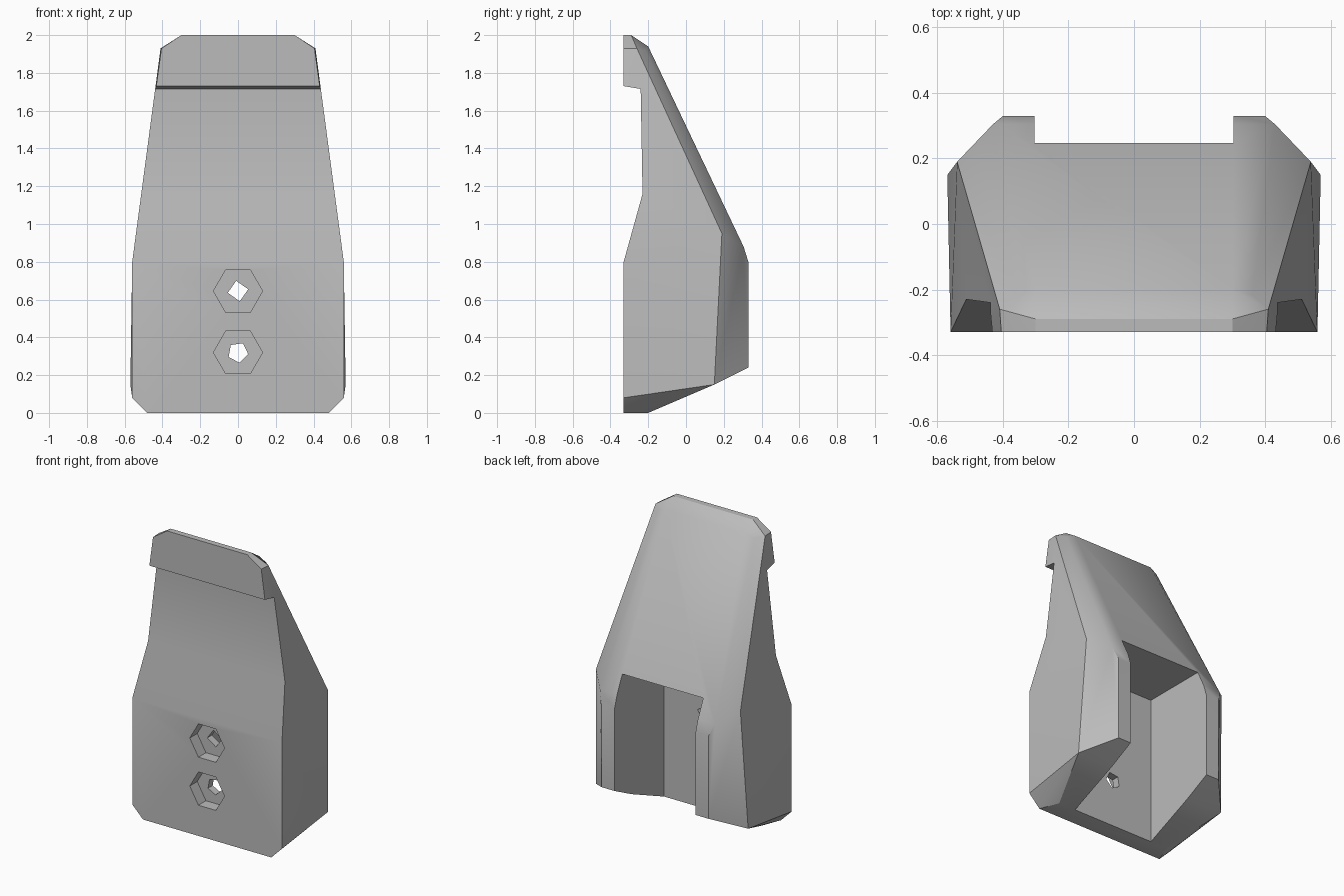
import bpy, bmesh, math

old = bpy.data.objects.get("Cube")
if old:
    bpy.data.objects.remove(old, do_unlink=True)

grey = bpy.data.materials.new("plain_grey")
grey.use_nodes = True
colour = (0.5, 0.5, 0.5, 1)
grey.diffuse_color = colour
grey.node_tree.nodes["Principled BSDF"].inputs["Base Color"].default_value = colour


def make_object(name, bm):
    bmesh.ops.recalc_face_normals(bm, faces=bm.faces[:])
    mesh = bpy.data.meshes.new(name)
    bm.to_mesh(mesh)
    bm.free()
    mesh.materials.append(grey)
    obj = bpy.data.objects.new(name, mesh)
    bpy.context.collection.objects.link(obj)
    return obj


def prism(name, outline, start, end, place):
    """Extrude a 2D outline; place(u, v, depth) gives the 3D point."""
    bm = bmesh.new()
    rings = [[bm.verts.new(place(u, v, d)) for u, v in outline] for d in (start, end)]
    n = len(outline)
    for ring in rings:
        bm.faces.new(ring)
    for i in range(n):
        j = (i + 1) % n
        bm.faces.new((rings[0][i], rings[0][j], rings[1][j], rings[1][i]))
    return make_object(name, bm)


def along_x(u, v, d):
    return (d, u, v)


def along_y(u, v, d):
    return (u, d, v)


def polygon(z, radius, sides, turn=0):
    angles = [math.radians(turn) + math.tau * i / sides for i in range(sides)]
    return [(radius * math.cos(a), z + radius * math.sin(a)) for a in angles]


# Outer body: half of the corner points, mirrored and wrapped in a hull
corners = [
    (.48, -.33, 0), (.56, -.33, .08), (.56, -.33, .8), (.405, -.33, 1.93), (.30, -.33, 2),
    (.41, -.26, 1.93), (.30, -.29, 2), (.36, -.215, 1.92), (.30, -.20, 1.94),
    (.57, .15, .15), (.54, .19, .95), (.43, .305, .88), (.40, .33, .8),
    (.40, .33, .24), (.43, -.20, 0),
]
bm = bmesh.new()
for x, y, z in corners:
    for side in (-1, 1):
        bm.verts.new((side * x, y, z))
hull = bmesh.ops.convex_hull(bm, input=bm.verts[:])
spare = set(hull["geom_interior"] + hull["geom_unused"])
bmesh.ops.delete(bm, geom=[g for g in spare if isinstance(g, bmesh.types.BMVert)], context="VERTS")
bmesh.ops.dissolve_limit(bm, angle_limit=math.radians(1), verts=bm.verts[:], edges=bm.edges[:])
body = make_object("holder_body", bm)

# Cutters: hollow below the front hook, rear slot, hex pockets and screw holes
cutters = [
    prism("front_hollow",
          [(-.33, .8), (-.23, 1.16), (-.24, 1.715), (-.33, 1.73), (-.5, 1.73), (-.5, .8)],
          -1, 1, along_x),
    prism("rear_slot", [(-.2, -.5), (.6, -.5), (.6, 1), (-.2, 1)], -.303, .303, along_x),
]
for z, sides, turn in ((.645, 4, 10), (.32, 5, -10)):
    cutters.append(prism("hex_pocket", polygon(z, .13, 6), -.5, -.25, along_y))
    cutters.append(prism("screw_hole", polygon(z, .055, sides, turn), -.4, -.1, along_y))

bpy.context.view_layer.objects.active = body
for cutter in cutters:
    cutter.hide_render = True
    cut = body.modifiers.new(cutter.name, "BOOLEAN")
    cut.operation = "DIFFERENCE"
    cut.solver = "EXACT"
    cut.object = cutter
    bpy.ops.object.modifier_apply(modifier=cut.name)
for cutter in cutters:
    bpy.data.objects.remove(cutter, do_unlink=True)

# Soft shading over shallow folds, sharp everywhere else
bpy.ops.object.select_all(action="DESELECT")
body.select_set(True)
bpy.ops.object.shade_smooth_by_angle(angle=math.radians(30))
